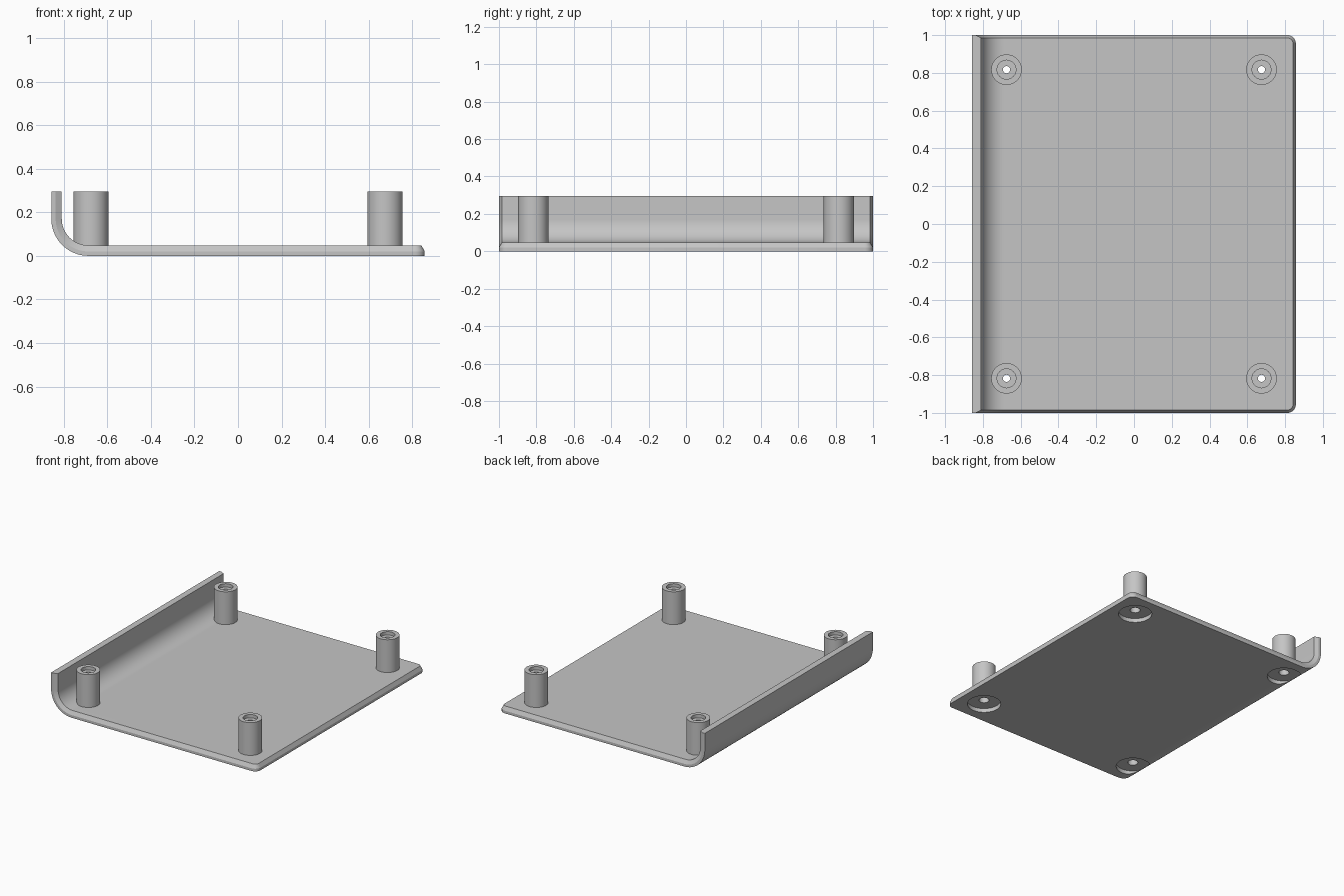
import bpy
import bmesh
from math import sin, cos, pi, radians

if "Cube" in bpy.data.objects:
    bpy.data.objects.remove(bpy.data.objects["Cube"])

HALF_X, HALF_Y = 0.857, 1.0
THICK, HEIGHT = 0.048, 0.295
BEND = 0.17                     # outer bend radius
CORNER = 0.045                  # plan radius of the free corners
LIP, CHAMFER = 0.02, 0.015      # straight edge height, chamfer width
POST_X, POST_Y = 0.675, 0.817

grey = bpy.data.materials.new("light grey")
grey.use_nodes = True
colour = (0.56, 0.56, 0.56, 1)
grey.diffuse_color = colour
grey.node_tree.nodes["Principled BSDF"].inputs["Base Color"].default_value = colour


def finish(name, bm):
    bmesh.ops.recalc_face_normals(bm, faces=bm.faces)
    mesh = bpy.data.meshes.new(name)
    bm.to_mesh(mesh)
    bm.free()
    mesh.materials.append(grey)
    obj = bpy.data.objects.new(name, mesh)
    bpy.context.collection.objects.link(obj)
    return obj


def lathe(name, profile, x, y, closed):
    """Spin an (r, z) profile round a vertical axis."""
    bm = bmesh.new()
    verts = [bm.verts.new((r, 0, z)) for r, z in profile]
    pairs = list(zip(verts, verts[1:]))
    if closed:
        pairs.append((verts[-1], verts[0]))
    edges = [bm.edges.new(p) for p in pairs]
    bmesh.ops.spin(bm, geom=verts + edges, cent=(0, 0, 0), axis=(0, 0, 1),
                   angle=2 * pi, steps=48)
    bmesh.ops.remove_doubles(bm, verts=bm.verts, dist=1e-5)
    obj = finish(name, bm)
    obj.location = (x, y, 0)
    return obj


def smooth(obj):
    bpy.ops.object.select_all(action='DESELECT')
    obj.select_set(True)
    bpy.context.view_layer.objects.active = obj
    bpy.ops.object.shade_smooth_by_angle(angle=radians(25))


def bent_section(angle, z=None):
    """Cross-section of the strip at a bend angle (0 = upright wall)."""
    def place(t):
        r = BEND - t
        return (-HALF_X + BEND - r * cos(angle),
                BEND - r * sin(angle) if z is None else z)
    return section([place(0), place(LIP), place(THICK)], [0, 0, CHAMFER])


def corner_section(angle):
    """Cross-section of the strip at an angle round the free corners."""
    radii = [CORNER, CORNER, CORNER - CHAMFER]
    points = [(HALF_X - CORNER + r * sin(angle), z)
              for r, z in zip(radii, (0, LIP, THICK))]
    return section(points, [CORNER - r * cos(angle) for r in radii])


def section(points, insets):
    ring = [(x, HALF_Y - i, z) for (x, z), i in zip(points, insets)]
    return ring + [(x, -y, z) for x, y, z in reversed(ring)]


# Base plate with one edge rolled up into a wall
stations = [bent_section(0, HEIGHT)]
stations += [bent_section(i / 16 * pi / 2) for i in range(17)]
stations += [corner_section(i / 8 * pi / 2) for i in range(9)]
bm = bmesh.new()
rings = [[bm.verts.new(p) for p in s] for s in stations]
for a, b in zip(rings, rings[1:]):
    for i in range(6):
        j = (i + 1) % 6
        bm.faces.new((a[i], a[j], b[j], b[i]))
bm.faces.new(rings[0])
end = rings[-1]
bm.faces.new((end[0], end[1], end[4], end[5]))
bm.faces.new((end[1], end[2], end[3], end[4]))
plate = finish("base_plate", bm)

# Hollow posts, with screw recesses cut through the underside of the plate
cutter_profile = [(0, -0.1), (0.116, -0.1), (0.116, 0.03),
                  (0.035, 0.03), (0.035, 0.1), (0, 0.1)]
post_profile = [(0.035, 0.035), (0.081, 0.035), (0.081, HEIGHT),
                (0.05, HEIGHT), (0.05, 0.27), (0.019, 0.27),
                (0.019, 0.22), (0.035, 0.22)]
for sx, side in ((-1, "wall"), (1, "free")):
    for sy, end_name in ((-1, "front"), (1, "back")):
        x, y = sx * POST_X, sy * POST_Y
        label = f"{side}_side_{end_name}"
        cutter = lathe(f"recess_cutter_{label}", cutter_profile, x, y, False)
        cutter.hide_render = True
        cutter.hide_set(True)
        cut = plate.modifiers.new("screw recess", 'BOOLEAN')
        cut.operation, cut.solver, cut.object = 'DIFFERENCE', 'EXACT', cutter
        smooth(lathe(f"post_{label}", post_profile, x, y, True))

# Bake the recesses, drop the cutters and shade the plate
bpy.context.view_layer.update()
graph = bpy.context.evaluated_depsgraph_get()
baked = bpy.data.meshes.new_from_object(plate.evaluated_get(graph))
plate.modifiers.clear()
plate.data = baked
for obj in [o for o in bpy.data.objects if o.name.startswith("recess_cutter")]:
    bpy.data.objects.remove(obj)
smooth(plate)
